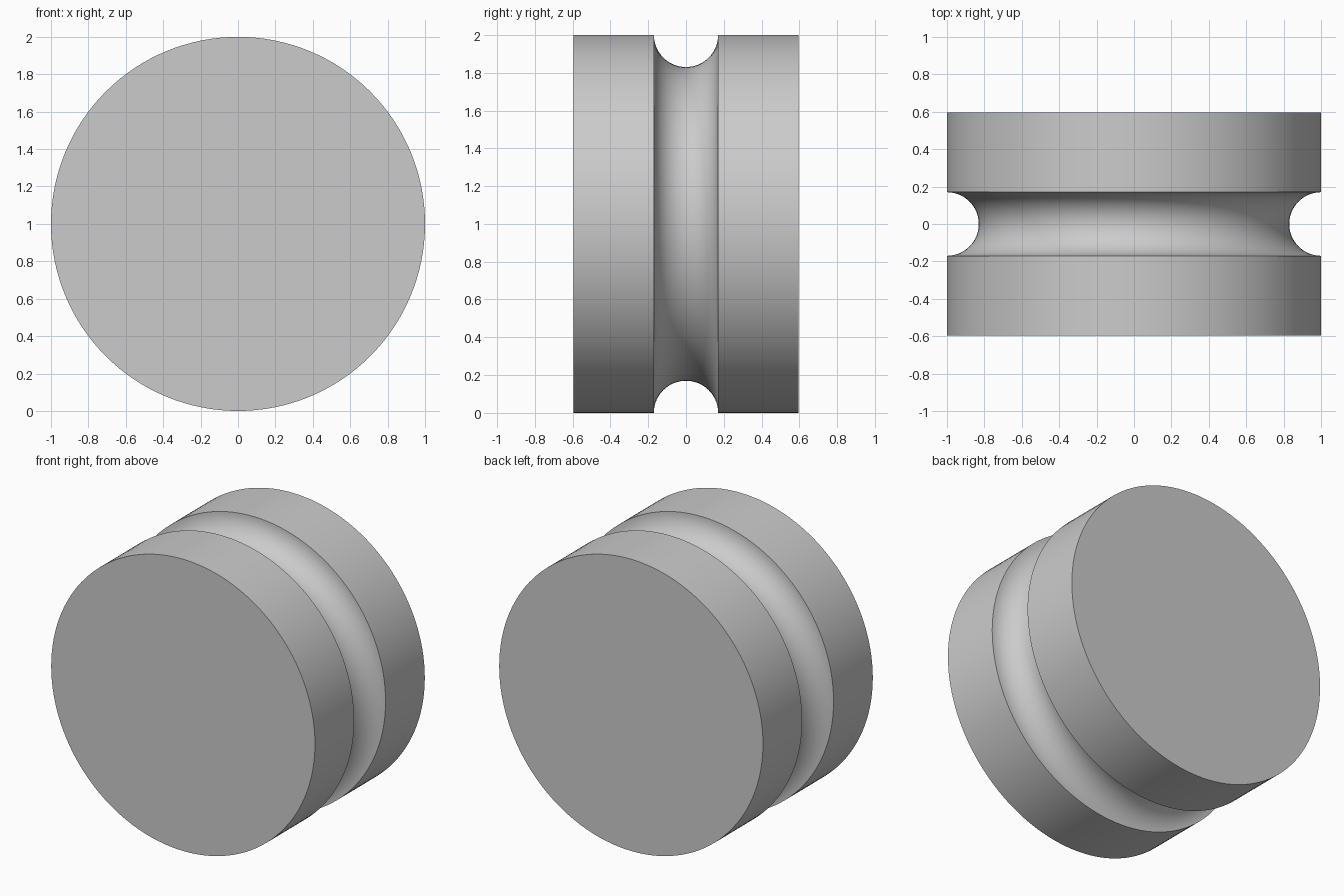
import bpy
import bmesh
from math import cos, sin, pi
from mathutils import Matrix, Vector

cube = bpy.data.objects.get("Cube")
if cube:
    bpy.data.objects.remove(cube, do_unlink=True)

RADIUS, HALF_WIDTH, GROOVE = 1.0, 0.595, 0.17
SEGMENTS, ARC_STEPS = 128, 32

# Plain grey finish
grey = bpy.data.materials.new("plain grey")
grey.use_nodes = True
colour = (0.6, 0.6, 0.6, 1.0)
grey.diffuse_color = colour
grey.node_tree.nodes["Principled BSDF"].inputs["Base Color"].default_value = colour

# Half section: flat rims either side of a semicircular groove
profile = [(0, -HALF_WIDTH), (RADIUS, -HALF_WIDTH)]
for i in range(ARC_STEPS + 1):
    a = pi * i / ARC_STEPS
    profile.append((RADIUS - GROOVE * sin(a), -GROOVE * cos(a)))
profile += [(RADIUS, HALF_WIDTH), (0, HALF_WIDTH)]

# Revolve the section around the wheel axle (y)
bm = bmesh.new()
verts = [bm.verts.new((r, y, 0)) for r, y in profile]
edges = [bm.edges.new(pair) for pair in zip(verts, verts[1:])]
bmesh.ops.spin(bm, geom=verts + edges, cent=(0, 0, 0), axis=(0, 1, 0),
               angle=2 * pi, steps=SEGMENTS, use_duplicate=False)
bmesh.ops.remove_doubles(bm, verts=bm.verts, dist=0.0001)
bmesh.ops.dissolve_degenerate(bm, edges=bm.edges, dist=0.0001)
bmesh.ops.recalc_face_normals(bm, faces=bm.faces)
bmesh.ops.transform(bm, matrix=Matrix.Translation(Vector((0, 0, RADIUS))), verts=bm.verts)

mesh = bpy.data.meshes.new("grooved_wheel")
bm.to_mesh(mesh)
bm.free()
mesh.materials.append(grey)
wheel = bpy.data.objects.new("grooved_wheel", mesh)
bpy.context.collection.objects.link(wheel)

# Smooth curved surfaces, crisp rims
bpy.ops.object.select_all(action='DESELECT')
wheel.select_set(True)
bpy.context.view_layer.objects.active = wheel
bpy.ops.object.shade_smooth_by_angle(angle=pi / 6)
